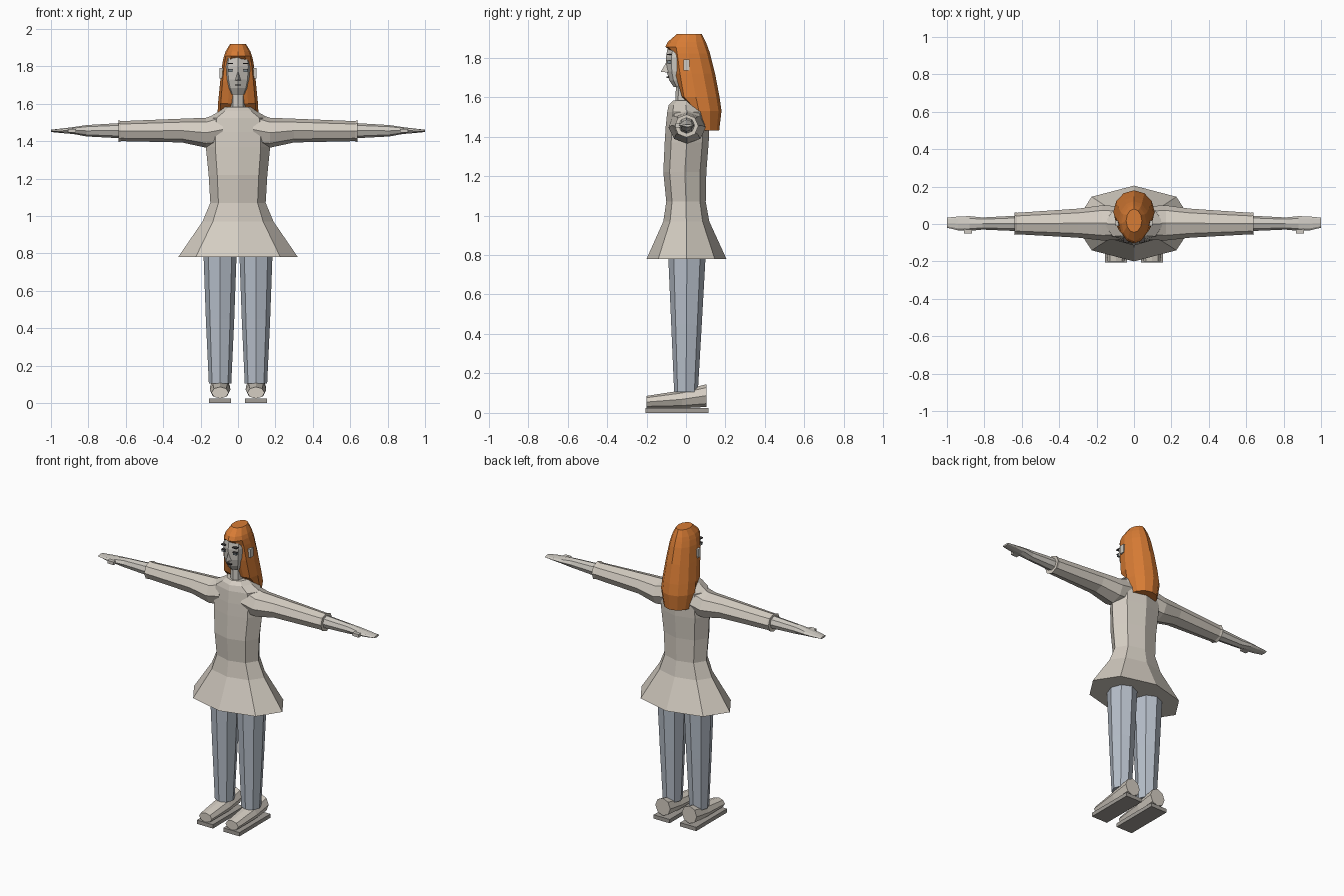
import bpy, bmesh, math
from mathutils import Vector

old = bpy.data.objects.get("Cube")
if old:
    bpy.data.objects.remove(old)


def material(name, rgb):
    m = bpy.data.materials.new(name)
    m.use_nodes = True
    col = (*rgb, 1)
    m.diffuse_color = col
    bsdf = next(n for n in m.node_tree.nodes if n.type == 'BSDF_PRINCIPLED')
    bsdf.inputs["Base Color"].default_value = col
    bsdf.inputs["Roughness"].default_value = 0.9
    return m


CLOTH = material("cream cloth", (0.66, 0.61, 0.54))
SKIN = material("pale skin", (0.62, 0.59, 0.54))
DENIM = material("pale denim", (0.47, 0.52, 0.59))
HAIR = material("orange hair", (0.68, 0.2, 0.035))
SOLE = material("shoe sole", (0.36, 0.34, 0.31))
DARK = material("dark features", (0.05, 0.045, 0.045))
EYE = material("grey eyes", (0.2, 0.24, 0.26))


def finish(name, bm, mat):
    bmesh.ops.recalc_face_normals(bm, faces=bm.faces)
    me = bpy.data.meshes.new(name)
    bm.to_mesh(me)
    bm.free()
    me.materials.append(mat)
    ob = bpy.data.objects.new(name, me)
    bpy.context.collection.objects.link(ob)
    return ob


def loft(name, rings, mat):
    """Skin a list of equal-length rings and cap both ends."""
    bm = bmesh.new()
    rows = [[bm.verts.new(p) for p in ring] for ring in rings]
    n = len(rows[0])
    for a, b in zip(rows, rows[1:]):
        for i in range(n):
            j = (i + 1) % n
            bm.faces.new((a[i], a[j], b[j], b[i]))
    bm.faces.new(rows[0])
    bm.faces.new(rows[-1])
    return finish(name, bm, mat)


def oval(u0, u1, v0, v1, n=8):
    """Points of an n-sided oval filling the given rectangle."""
    for i in range(n):
        t = math.tau * i / n
        yield ((u0 + u1) / 2 + (u1 - u0) / 2 * math.cos(t),
               (v0 + v1) / 2 + (v1 - v0) / 2 * math.sin(t))


def stack(levels, cx=0, n=8):
    """Rings for an upright part: (z, half width, front y, back y)."""
    return [[Vector((x, y, z)) for x, y in oval(cx - r, cx + r, f, b, n)]
            for z, r, f, b in levels]


def sleeve(levels, s):
    """Rings for a sideways part: (x, low z, high z, front y, back y)."""
    return [[Vector((s * x, y, z)) for y, z in oval(f, b, lo, hi)]
            for x, lo, hi, f, b in levels]


def box(name, lo, hi, mat):
    bm = bmesh.new()
    bmesh.ops.create_cube(bm, size=1)
    lo, hi = Vector(lo), Vector(hi)
    for v in bm.verts:
        v.co = (lo + hi) / 2 + v.co * (hi - lo)
    return finish(name, bm, mat)


# Dress with flared skirt
loft("dress", stack([
    (0.78, 0.32, -0.2, 0.205), (0.97, 0.19, -0.115, 0.118),
    (1.07, 0.148, -0.1, 0.1), (1.22, 0.157, -0.115, 0.103),
    (1.37, 0.172, -0.108, 0.115), (1.45, 0.172, -0.103, 0.118),
    (1.525, 0.16, -0.095, 0.1), (1.56, 0.1, -0.088, 0.085),
    (1.582, 0.07, -0.065, 0.07)]), CLOTH)

# Neck and head
loft("neck", stack([(1.55, 0.04, -0.055, 0.04), (1.68, 0.036, -0.05, 0.04)]), SKIN)
loft("head", stack([
    (1.65, 0.042, -0.062, 0.04), (1.685, 0.06, -0.085, 0.06),
    (1.73, 0.072, -0.098, 0.08), (1.8, 0.078, -0.102, 0.09),
    (1.86, 0.068, -0.092, 0.09), (1.895, 0.04, -0.05, 0.06)]), SKIN)

# Nose: a small three-sided wedge
bm = bmesh.new()
tip, top, left, right = [bm.verts.new(p) for p in (
    (0, -0.128, 1.728), (0, -0.095, 1.785), (0.016, -0.088, 1.724), (-0.016, -0.088, 1.724))]
for f in ((tip, top, left), (tip, right, top), (tip, left, right), (top, right, left)):
    bm.faces.new(f)
finish("nose", bm, SKIN)
box("mouth", (-0.016, -0.098, 1.697), (0.016, -0.085, 1.704), DARK)

# Hair: full cap on top, cut back around the face lower down
levels = [(1.92, 0.042, -0.045, 0.08, -1), (1.88, 0.066, -0.092, 0.1, -1),
          (1.855, 0.075, -0.104, 0.11, -1), (1.82, 0.083, -0.1, 0.122, -0.06),
          (1.72, 0.095, -0.09, 0.147, -0.055), (1.6, 0.107, -0.07, 0.17, -0.02),
          (1.53, 0.11, -0.05, 0.18, 0.055), (1.43, 0.09, -0.02, 0.168, 0.085)]
rings = stack([lv[:4] for lv in levels], n=12)
for ring, lv in zip(rings, levels):
    for p in ring:
        p.y = max(p.y, lv[4])
loft("hair", rings, HAIR)

for s, side in ((1, "left"), (-1, "right")):
    # Face details
    box(side + "_ear", (s * 0.07, -0.012, 1.735), (s * 0.098, 0.018, 1.79), SKIN)
    box(side + "_eye", (s * 0.03, -0.096, 1.77), (s * 0.052, -0.075, 1.782), EYE)
    box(side + "_eyelid", (s * 0.028, -0.098, 1.782), (s * 0.054, -0.075, 1.786), DARK)
    box(side + "_eyebrow", (s * 0.026, -0.098, 1.812), (s * 0.056, -0.07, 1.818), DARK)

    # Arm: sleeve, hand, thumb
    loft(side + "_sleeve", sleeve([
        (0.08, 1.37, 1.555, -0.085, 0.095), (0.17, 1.365, 1.525, -0.088, 0.1),
        (0.3, 1.393, 1.52, -0.073, 0.082), (0.625, 1.4, 1.507, -0.055, 0.06),
        (0.64, 1.395, 1.513, -0.058, 0.063)], s), CLOTH)
    loft(side + "_hand", sleeve([
        (0.62, 1.415, 1.497, -0.038, 0.045), (0.81, 1.425, 1.486, -0.03, 0.035),
        (0.88, 1.438, 1.475, -0.037, 0.042), (0.94, 1.443, 1.468, -0.034, 0.04),
        (1.0, 1.449, 1.461, -0.02, 0.034)], s), SKIN)
    box(side + "_thumb", (s * 0.865, -0.052, 1.445), (s * 0.91, -0.02, 1.465), SKIN)

    # Trouser leg
    loft(side + "_trouser_leg", stack([
        (0.105, 0.06, -0.06, 0.06), (0.45, 0.076, -0.075, 0.08),
        (0.84, 0.09, -0.092, 0.102)], cx=s * 0.096), DENIM)

    # Shoe: flat sole with a faceted upper rising to the heel
    box(side + "_sole", (s * 0.038, -0.205, 0), (s * 0.154, 0.115, 0.025), SOLE)
    cx = s * 0.096
    loft(side + "_shoe", [
        [Vector((x, y, z)) for x, z in oval(cx - r, cx + r, lo, hi)]
        for y, r, lo, hi in ((-0.2, 0.046, 0.024, 0.086), (-0.02, 0.055, 0.024, 0.114),
                             (0.103, 0.054, 0.03, 0.145))], CLOTH)
